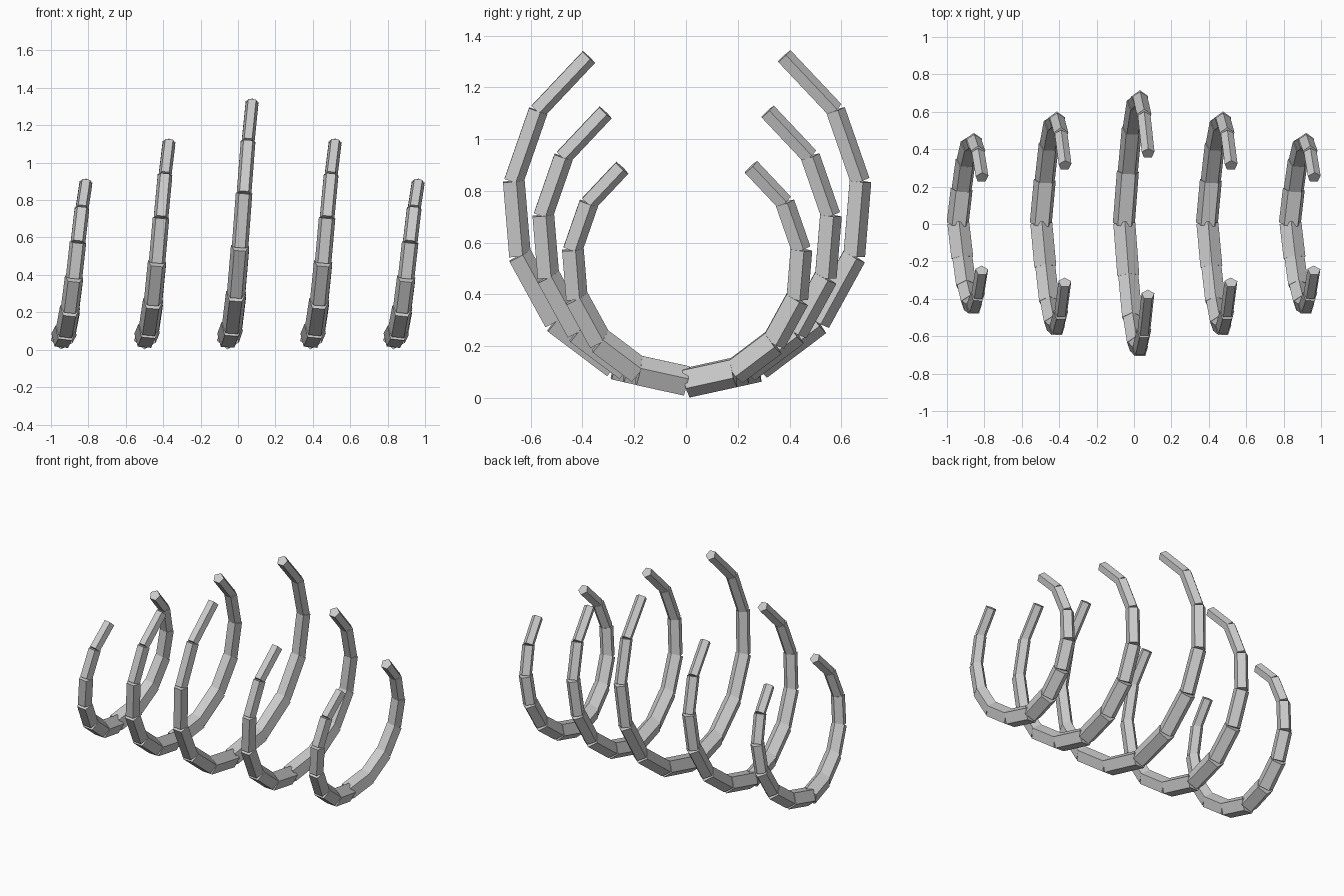
import bpy, math
from mathutils import Vector

if "Cube" in bpy.data.objects:
    bpy.data.objects.remove(bpy.data.objects["Cube"])

SEGMENTS = 6
END_ANGLE = math.radians(146)


def rod(name, a, b, radius):
    """Five-sided rod between two points."""
    d = b - a
    bpy.ops.mesh.primitive_cylinder_add(vertices=5, radius=radius, depth=d.length,
                                        location=(a + b) / 2)
    ob = bpy.context.object
    ob.name = name
    ob.rotation_mode = 'QUATERNION'
    ob.rotation_quaternion = Vector((0, 0, 1)).rotation_difference(d)
    return ob


def rib_point(x, size, side, i):
    """Point on the leaning arc, from the bottom (i = 0) to the tip."""
    f = i / SEGMENTS
    t = f * END_ANGLE
    h = size * 1.018
    return Vector((x + 0.128 * f, side * size * math.sin(t),
                   0.062 + h * (1 - math.cos(t))))


# Five ribs, the largest in the middle, each with two mirrored halves
for n, size in enumerate((0.445, 0.56, 0.675, 0.56, 0.445)):
    x = -0.941 + 0.444 * n
    parts = []
    for side in (-1, 1):
        for i in range(SEGMENTS):
            parts.append(rod("rib_segment", rib_point(x, size, side, i),
                             rib_point(x, size, side, i + 1), 0.062 - 0.0052 * i))
    # Join the segments into one rib
    bpy.ops.object.select_all(action='DESELECT')
    for p in parts:
        p.select_set(True)
    bpy.context.view_layer.objects.active = parts[0]
    bpy.ops.object.join()
    parts[0].name = f"rib_{n + 1}"
    bpy.ops.object.transform_apply(location=True, rotation=True, scale=True)
